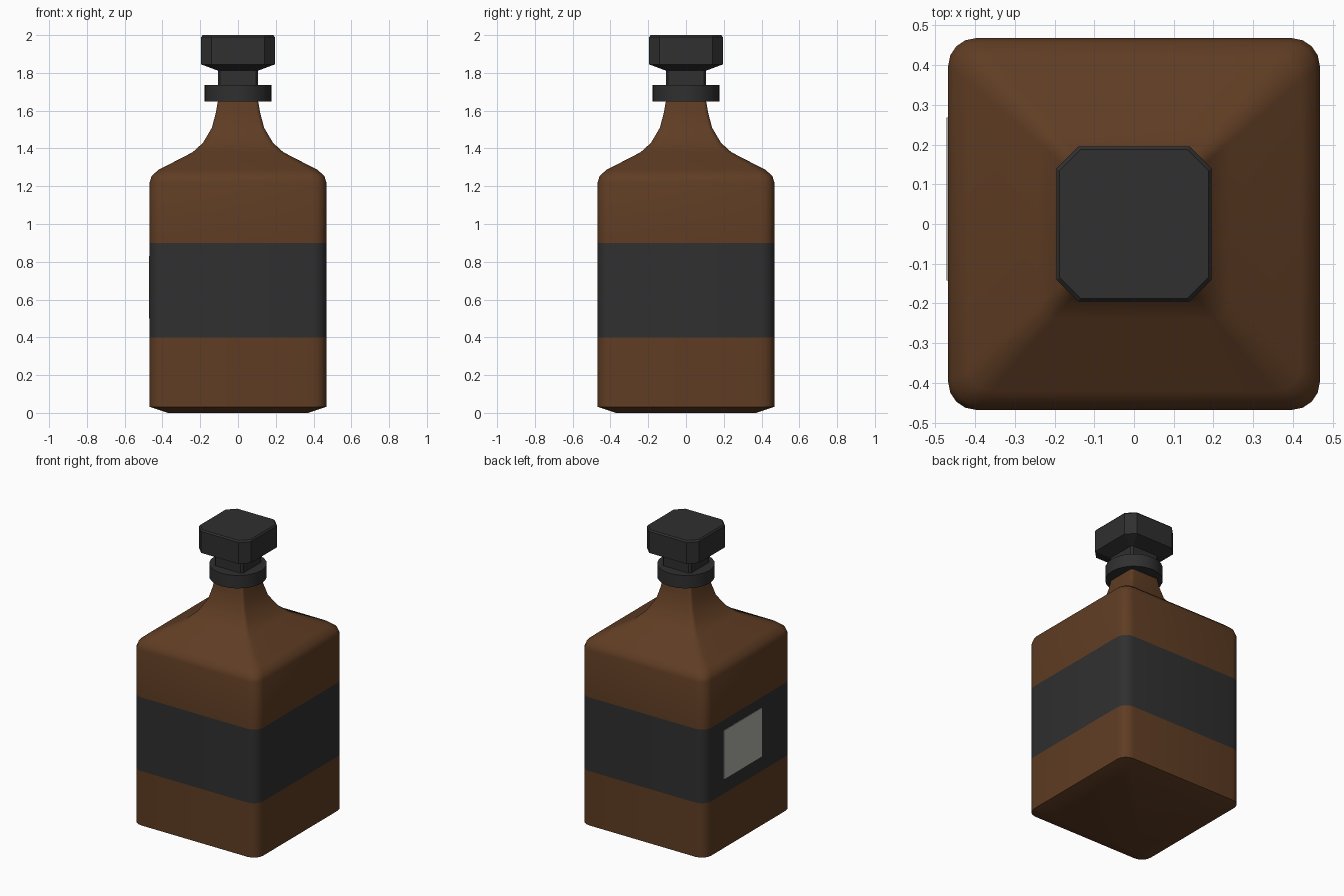
import bpy, bmesh, math

if "Cube" in bpy.data.objects:
    bpy.data.objects.remove(bpy.data.objects["Cube"])


def material(name, rgb):
    m = bpy.data.materials.new(name)
    m.diffuse_color = (*rgb, 1)
    m.use_nodes = True
    m.node_tree.nodes["Principled BSDF"].inputs["Base Color"].default_value = m.diffuse_color
    return m


BROWN = material("brown glass", (0.115, 0.046, 0.017))
BLACK = material("matte black", (0.029, 0.029, 0.029))
GREY = material("pale grey", (0.45, 0.44, 0.41))


def square_ring(h, r, z, segs):
    """Square outline of half-width h with corners of radius r."""
    pts = []
    for q in range(4):
        a0 = q * math.pi / 2
        cx = (h - r) * (1 if q in (0, 3) else -1)
        cy = (h - r) * (1 if q in (0, 1) else -1)
        for i in range(segs + 1):
            a = a0 + i / segs * math.pi / 2
            pts.append((cx + r * math.cos(a), cy + r * math.sin(a), z))
    return pts


def loft(name, profile, segs, mats, smooth, pick=None):
    """Skin rounded squares given as (half-width, corner radius, z)."""
    bm = bmesh.new()
    rings = [[bm.verts.new(p) for p in square_ring(h, r, z, segs)]
             for h, r, z in profile]
    for a, b in zip(rings, rings[1:]):
        n = len(a)
        for i in range(n):
            j = (i + 1) % n
            bm.faces.new((a[i], a[j], b[j], b[i]))
    bm.faces.new(rings[0][::-1])
    bm.faces.new(rings[-1])
    bm.normal_update()
    if pick:
        for f in bm.faces:
            f.material_index = pick(f.calc_center_median())
    me = bpy.data.meshes.new(name)
    bm.to_mesh(me)
    bm.free()
    for m in mats:
        me.materials.append(m)
    ob = bpy.data.objects.new(name, me)
    bpy.context.collection.objects.link(ob)
    finish(ob, smooth)
    return ob


def finish(ob, angle):
    bpy.ops.object.select_all(action='DESELECT')
    ob.select_set(True)
    bpy.context.view_layer.objects.active = ob
    if angle:
        bpy.ops.object.shade_smooth_by_angle(angle=math.radians(angle))


# Bottle body with the dark label band between z 0.4 and 0.9
body = [(0.37, 0.05, 0.0), (0.468, 0.07, 0.032), (0.468, 0.07, 0.4),
        (0.468, 0.07, 0.9), (0.468, 0.07, 1.22), (0.457, 0.068, 1.255),
        (0.42, 0.06, 1.287), (0.24, 0.035, 1.38), (0.185, 0.028, 1.43),
        (0.138, 0.022, 1.51), (0.117, 0.02, 1.59), (0.105, 0.018, 1.66)]
loft("bottle_body", body, 4, [BROWN, BLACK], 40,
     lambda c: int(0.4 < c.z < 0.9))

# Round collar at the neck
bpy.ops.mesh.primitive_cylinder_add(vertices=24, radius=0.177, depth=0.087,
                                    location=(0, 0, 1.693))
collar = bpy.context.object
collar.name = "neck_collar"
collar.data.materials.append(BLACK)
finish(collar, 30)

# Square stopper: stem, flare and chamfered head
stopper = [(0.107, 0.012, 1.72), (0.107, 0.012, 1.812), (0.195, 0.055, 1.845),
           (0.195, 0.055, 1.99), (0.187, 0.052, 2.0)]
loft("stopper", stopper, 1, [BLACK], 0)

# Thin grey plate on the left side of the band
bpy.ops.mesh.primitive_cube_add(size=1, location=(-0.469, 0.063, 0.665))
plate = bpy.context.object
plate.name = "side_label"
plate.scale = (0.006, 0.41, 0.33)
plate.data.materials.append(GREY)
